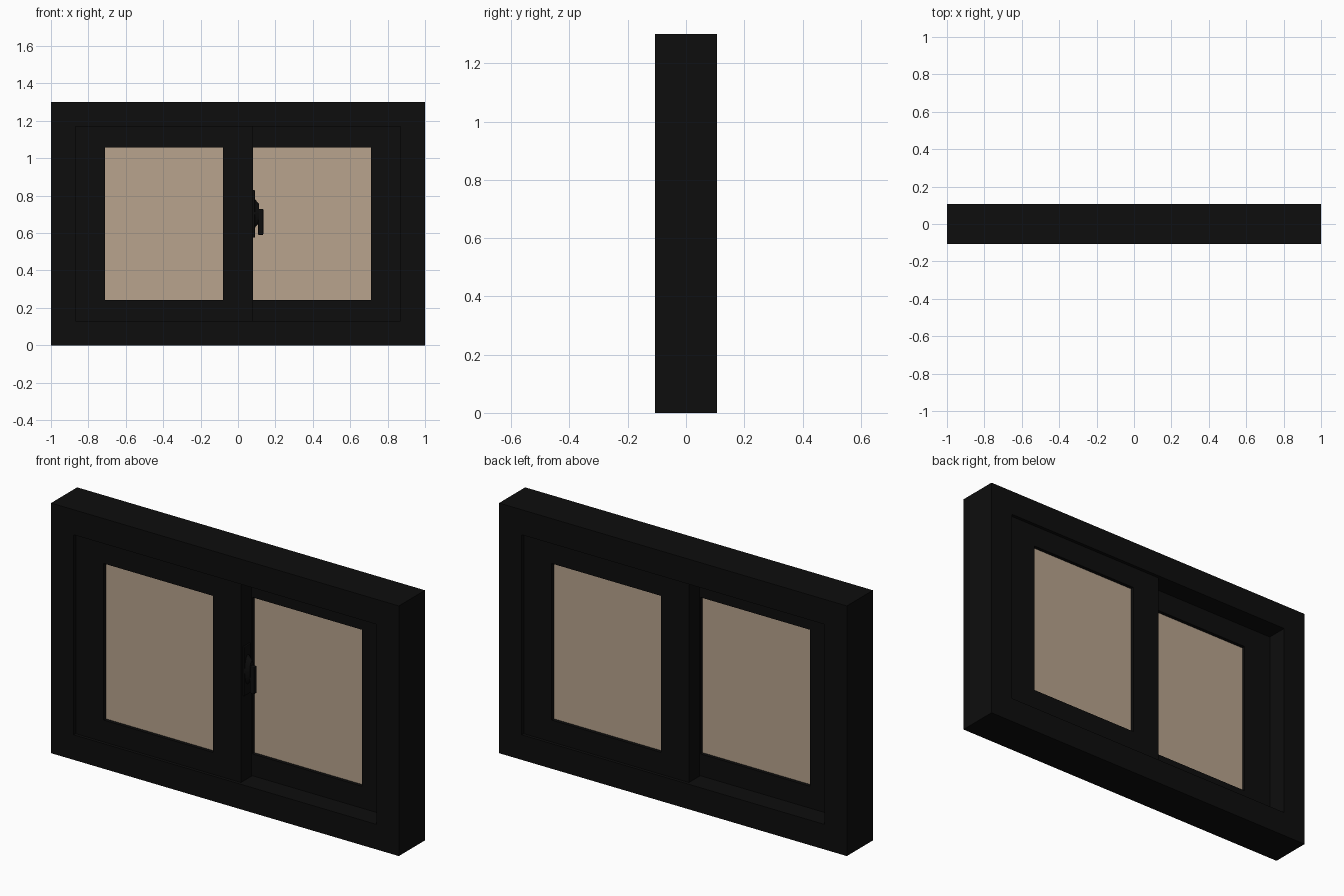
import bpy, bmesh, math

if "Cube" in bpy.data.objects:
    bpy.data.objects.remove(bpy.data.objects["Cube"])


def material(name, color):
    m = bpy.data.materials.new(name)
    m.diffuse_color = (*color, 1)
    m.use_nodes = True
    m.node_tree.nodes["Principled BSDF"].inputs["Base Color"].default_value = m.diffuse_color
    return m


BLACK = material("black_frame", (0.004, 0.004, 0.004))
TAN = material("tinted_glass", (0.48, 0.37, 0.27))


def finish(name, bm, mat):
    bmesh.ops.recalc_face_normals(bm, faces=bm.faces)
    me = bpy.data.meshes.new(name)
    bm.to_mesh(me)
    bm.free()
    ob = bpy.data.objects.new(name, me)
    bpy.context.collection.objects.link(ob)
    me.materials.append(mat)
    return ob


def box(name, x, y, z, mat, bevel=0):
    bm = bmesh.new()
    bmesh.ops.create_cube(bm, size=1)
    for v in bm.verts:
        v.co = [(a + b) / 2 + c * (b - a) for (a, b), c in zip((x, y, z), v.co)]
    ob = finish(name, bm, mat)
    if bevel:
        mod = ob.modifiers.new("bevel", "BEVEL")
        mod.width = bevel
        mod.segments = 2
    return ob


def ring(name, x, z, y, bx, bz, mat):
    """Rectangular frame with mitred corners."""
    bm = bmesh.new()
    rows = []
    for yy, ix, iz in ((y[0], 0, 0), (y[0], bx, bz), (y[1], bx, bz), (y[1], 0, 0)):
        pts = ((x[0] + ix, z[0] + iz), (x[1] - ix, z[0] + iz),
               (x[1] - ix, z[1] - iz), (x[0] + ix, z[1] - iz))
        rows.append([bm.verts.new((px, yy, pz)) for px, pz in pts])
    for i in range(4):
        a, b = rows[i], rows[(i + 1) % 4]
        for j in range(4):
            k = (j + 1) % 4
            bm.faces.new((a[j], a[k], b[k], b[j]))
    return finish(name, bm, mat)


# Outer frame
ring("outer_frame", (-1, 1), (0, 1.3), (-0.107, 0.107), 0.13, 0.13, BLACK)

# Two sliding sashes on separate tracks, each with a pane of double glazing
for label, x, y in (("front", (-0.87, 0.08), (-0.09, -0.003)),
                    ("rear", (-0.08, 0.87), (0.003, 0.09))):
    ring(label + "_sash", x, (0.13, 1.17), y, 0.16, 0.113, BLACK)
    box(label + "_glass", (x[0] + 0.158, x[1] - 0.158),
        (y[0] + 0.018, y[1] - 0.018), (0.241, 1.059), TAN)

# Latch on the side of the front sash: plate, round boss and lever
box("latch_plate", (0.078, 0.09), (-0.075, -0.02), (0.575, 0.83), BLACK, 0.003)
bm = bmesh.new()
bmesh.ops.create_cone(bm, cap_ends=True, segments=24, radius1=0.08, radius2=0.05, depth=0.025)
for v in bm.verts:
    # axis along x, narrowed in depth to fit the stile
    v.co = (0.1 + v.co.z, -0.047 + v.co.y * 0.34, 0.705 + v.co.x)
finish("latch_boss", bm, BLACK)
box("latch_lever", (0.108, 0.135), (-0.06, -0.036), (0.59, 0.73), BLACK, 0.004)
